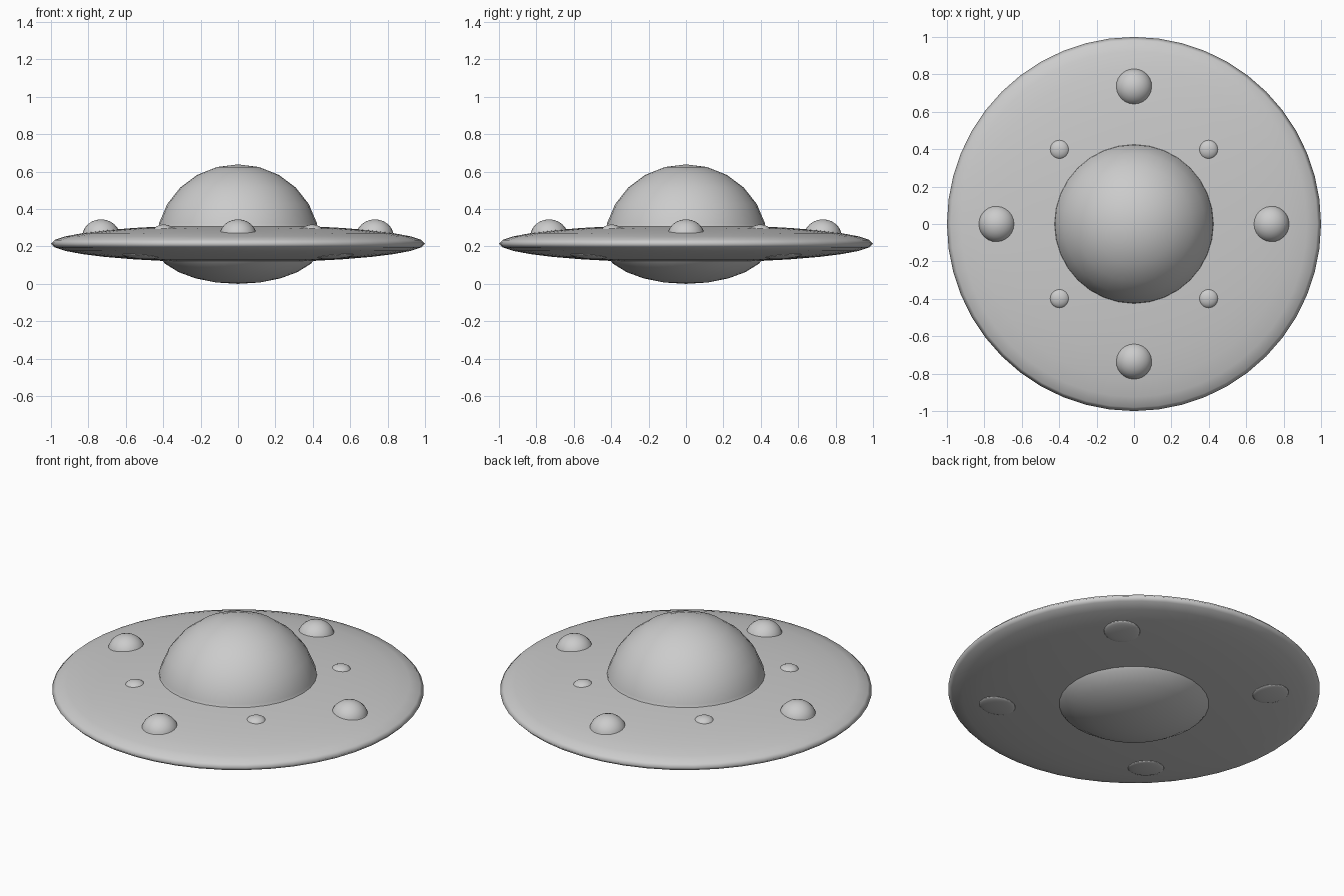
import bpy
import bmesh
import math

if "Cube" in bpy.data.objects:
    bpy.data.objects.remove(bpy.data.objects["Cube"])


def ellipsoid(name, loc, radius, half_height, segments=32, rings=16, keep=0, tilt=None):
    """Smooth flattened sphere; keep=1 or -1 leaves only its upper or lower half."""
    bm = bmesh.new()
    bmesh.ops.create_uvsphere(bm, u_segments=segments, v_segments=rings, radius=1)
    if keep:
        bmesh.ops.bisect_plane(bm, geom=bm.verts[:] + bm.edges[:] + bm.faces[:],
                               plane_co=(0, 0, 0), plane_no=(0, 0, keep),
                               clear_inner=True)
    bmesh.ops.scale(bm, vec=(radius, radius, half_height), verts=bm.verts)
    for f in bm.faces:
        f.smooth = True
    mesh = bpy.data.meshes.new(name)
    bm.to_mesh(mesh)
    bm.free()
    obj = bpy.data.objects.new(name, mesh)
    obj.location = loc
    if tilt:
        obj.rotation_euler = tilt
    bpy.context.collection.objects.link(obj)
    return obj


def ring_of(name, count, distance, z, radius, half_height, start=0.0, keep=1, slope=0.0):
    """Equal bumps spaced evenly around the hull, leaning with its surface."""
    for i in range(count):
        a = start + i * math.tau / count
        ellipsoid(f"{name}_{i + 1}",
                  (distance * math.cos(a), distance * math.sin(a), z),
                  radius, half_height, 24, 12, keep, (0, slope, a))


MID = 0.215  # height of the rim

# Main saucer hull
ellipsoid("saucer_hull", (0, 0, MID), 1.0, 0.101, 48, 16)

# Cockpit dome above and shallow belly below
ellipsoid("cockpit_dome", (0, 0, MID), 0.437, 0.424, 32, 12, keep=1)
ellipsoid("belly_dome", (0, 0, MID), 0.45, MID, 32, 12, keep=-1)

# Large and small lights on the upper side
ring_of("large_top_light", 4, 0.732, 0.255, 0.10, 0.09)
ring_of("small_top_light", 4, 0.562, 0.285, 0.054, 0.032, math.pi / 4)

# Very shallow pads on the underside, on the diagonals
ring_of("underside_pad", 4, 0.738, 0.149, 0.098, 0.014, math.pi / 4, -1, -0.11)
